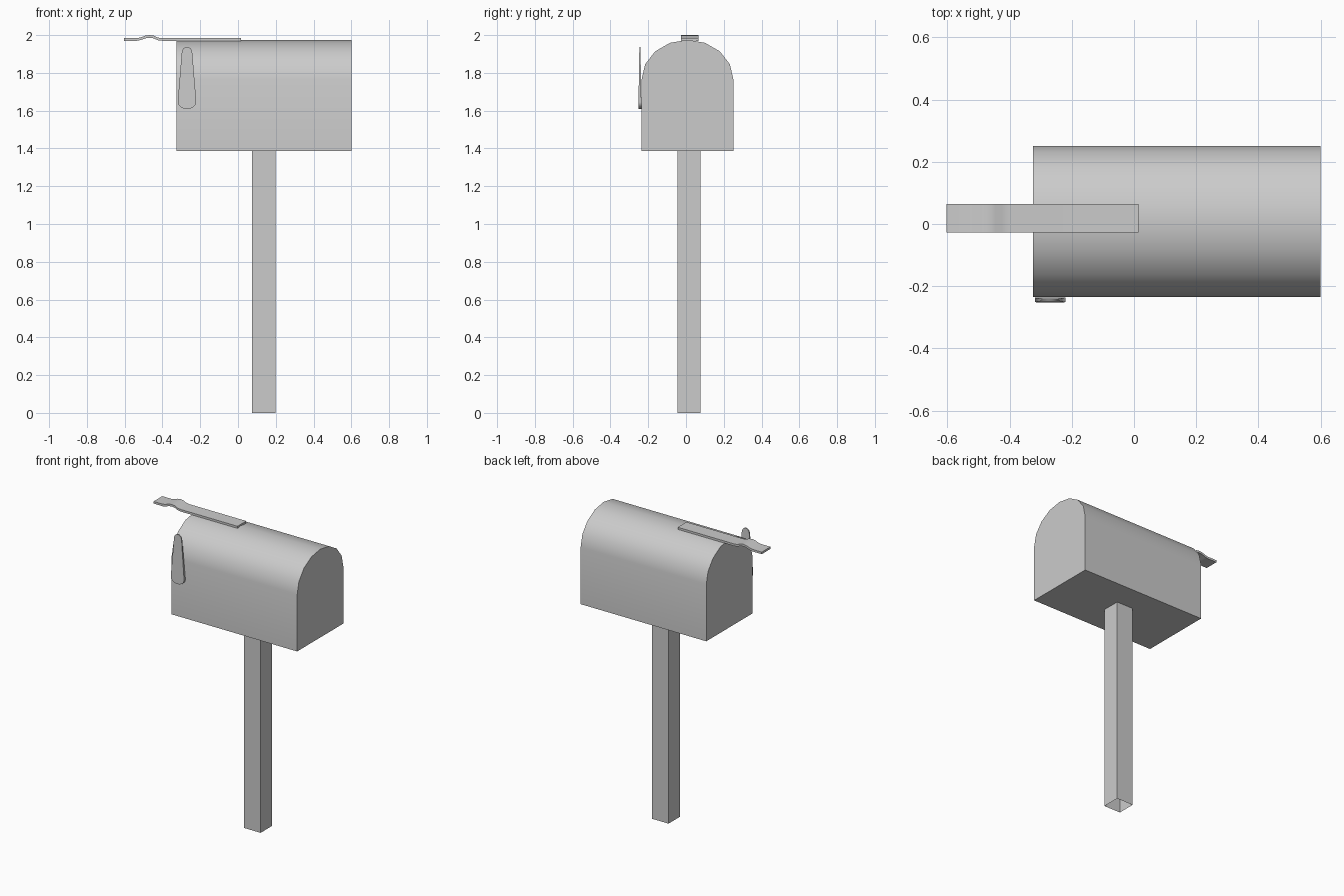
import bpy, bmesh
from math import sin, cos, pi, radians

if "Cube" in bpy.data.objects:
    bpy.data.objects.remove(bpy.data.objects["Cube"])


def finish(name, bm, smooth=True):
    bmesh.ops.recalc_face_normals(bm, faces=bm.faces)
    mesh = bpy.data.meshes.new(name)
    bm.to_mesh(mesh)
    bm.free()
    ob = bpy.data.objects.new(name, mesh)
    bpy.context.collection.objects.link(ob)
    if smooth:
        bpy.ops.object.select_all(action='DESELECT')
        ob.select_set(True)
        bpy.context.view_layer.objects.active = ob
        bpy.ops.object.shade_smooth_by_angle(angle=radians(32))
    return ob


def loft(name, loop_a, loop_b, caps=True, smooth=True):
    """Join two matching loops with a wall, optionally capping both ends."""
    bm = bmesh.new()
    a = [bm.verts.new(p) for p in loop_a]
    b = [bm.verts.new(p) for p in loop_b]
    n = len(a)
    for i in range(n):
        j = (i + 1) % n
        bm.faces.new((a[i], a[j], b[j], b[i]))
    if caps:
        bm.faces.new(a)
        bm.faces.new(b)
    return finish(name, bm, smooth)


# Post: hollow square tube, open at the ends
square = [(0.075, -0.045), (0.198, -0.045), (0.198, 0.076), (0.075, 0.076)]
loft("post", [(x, y, 0) for x, y in square], [(x, y, 1.39) for x, y in square],
     caps=False, smooth=False)

# Box: straight walls with an eight-sided arch roof
arch = [(0.008 + 0.243 * cos(pi * i / 8), 1.765 + 0.21 * sin(pi * i / 8)) for i in range(9)]
profile = [(0.251, 1.387)] + arch + [(-0.235, 1.387)]
loft("mailbox_body", [(-0.325, y, z) for y, z in profile],
     [(0.6, y, z) for y, z in profile])

# Door latch: flat strap along the roof with a small hump past the door
top = [(-0.603, 0), (-0.535, 0), (-0.515, 0.004), (-0.49, 0.013), (-0.468, 0.016),
       (-0.446, 0.013), (-0.425, 0.003), (-0.40, 0), (0.015, 0)]
strap = [(x, 1.984 + h) for x, h in top] + [(x, 1.97 + h) for x, h in reversed(top)]
loft("door_latch", [(x, -0.027, z) for x, z in strap],
     [(x, 0.065, z) for x, z in strap])

# Side flag: tapered paddle, wide at the bottom and thinner toward the tip
outline = [(-0.27 + 0.028 * cos(pi * i / 8), 1.905 + 0.033 * sin(pi * i / 8)) for i in range(9)]
outline += [(-0.27 - 0.049 * cos(pi * i / 8), 1.645 - 0.036 * sin(pi * i / 8)) for i in range(9)]


def half_thickness(z):
    return 0.008 - 0.005 * (z - 1.61) / 0.33


loft("flag", [(x, -0.244 - half_thickness(z), z) for x, z in outline],
     [(x, -0.244 + half_thickness(z), z) for x, z in outline])
